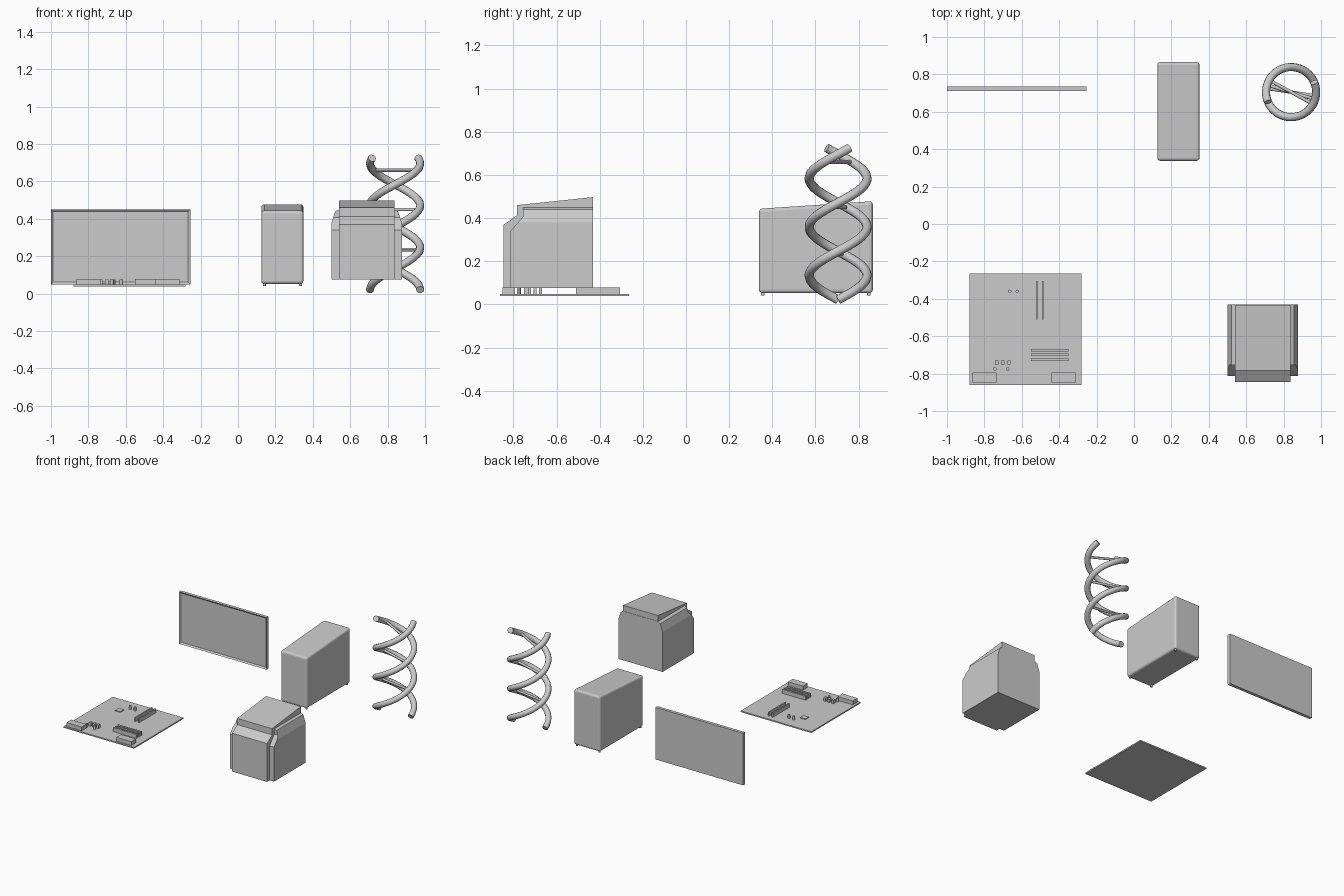
import bpy, bmesh, math
from mathutils import Vector

if "Cube" in bpy.data.objects:
    bpy.data.objects.remove(bpy.data.objects["Cube"])


def mesh_object(name, bm):
    bmesh.ops.recalc_face_normals(bm, faces=bm.faces)
    me = bpy.data.meshes.new(name)
    bm.to_mesh(me)
    bm.free()
    ob = bpy.data.objects.new(name, me)
    bpy.context.collection.objects.link(ob)
    return ob


def box(name, x0, x1, y0, y1, z0, z1):
    return prism(name, [(y0, z0), (y1, z0), (y1, z1), (y0, z1)], x0, x1)


def prism(name, profile, a, b, axis="x"):
    """Extrude a (y, z) profile along x, or an (x, z) profile along y."""
    bm = bmesh.new()
    pos = lambda p, t: (t, p[0], p[1]) if axis == "x" else (p[0], t, p[1])
    lo = [bm.verts.new(pos(p, a)) for p in profile]
    hi = [bm.verts.new(pos(p, b)) for p in profile]
    bm.faces.new(lo)
    bm.faces.new(hi)
    n = len(profile)
    for i in range(n):
        j = (i + 1) % n
        bm.faces.new((lo[i], lo[j], hi[j], hi[i]))
    return mesh_object(name, bm)


def cylinder(name, p, q, r, segments=12):
    p, q = Vector(p), Vector(q)
    bpy.ops.mesh.primitive_cylinder_add(vertices=segments, radius=r, depth=(q - p).length,
                                        location=(p + q) / 2,
                                        rotation=(q - p).to_track_quat("Z", "Y").to_euler())
    ob = bpy.context.object
    ob.name = name
    bpy.ops.object.shade_smooth_by_angle()
    return ob


# Flat screen: slab with recessed front panel
screen = box("flat_screen", -1.0, -0.255, 0.712, 0.736, 0.05, 0.45)
bm = bmesh.new()
bm.from_mesh(screen.data)
front = [f for f in bm.faces if f.normal.y < -0.9]
bmesh.ops.inset_region(bm, faces=front, thickness=0.016)
for v in front[0].verts:
    v.co.y += 0.01
bm.to_mesh(screen.data)
bm.free()

# Circuit board with connectors, slots, chips and capacitors
B, T = 0.048, 0.078
box("circuit_board", -0.88, -0.28, -0.862, -0.265, 0.038, B)
box("connector_left", -0.863, -0.735, -0.85, -0.793, B, T)
box("connector_right", -0.44, -0.312, -0.85, -0.793, B, T)
for y in (-0.674, -0.7, -0.726):
    box("expansion_slot", -0.55, -0.35, y - 0.007, y + 0.007, B, T)
for x in (-0.52, -0.488):
    box("memory_slot", x - 0.005, x + 0.005, -0.51, -0.305, B, T)
for x in (-0.734, -0.701, -0.668):
    box("small_block", x - 0.009, x + 0.009, -0.752, -0.729, B, T - 0.003)
for x, y in ((-0.664, -0.36), (-0.624, -0.36), (-0.744, -0.775), (-0.675, -0.775)):
    cylinder("capacitor", (x, y, B), (x, y, T - 0.003), 0.009)
box("processor", -0.732, -0.688, -0.447, -0.403, B, B + 0.006)

# Tube monitor: wide chamfered shell, narrow stepped core
CX = 0.688
half = [(0.188, 0.075), (0.188, 0.38), (0.168, 0.44), (0.143, 0.452)]
outline = [(CX + x, z) for x, z in half] + [(CX - x, z) for x, z in reversed(half)]
shell = prism("tube_monitor_shell", outline, -0.9, -0.43, "y")
side = prism("shell_side_cutter",
             [(-0.813, 0.0), (-0.813, 0.34), (-0.755, 0.407), (-0.755, 0.55),
              (-0.3, 0.55), (-0.3, 0.0)], 0.3, 1.1)
side.hide_render = True
side.hide_viewport = True
side.display_type = "WIRE"
mod = shell.modifiers.new("side_shape", "BOOLEAN")
mod.operation = "INTERSECT"
mod.solver = "EXACT"
mod.object = side
prism("tube_monitor_core",
      [(-0.845, 0.075), (-0.845, 0.37), (-0.783, 0.412), (-0.783, 0.46),
       (-0.432, 0.497), (-0.432, 0.075)], CX - 0.147, CX + 0.15)

# Tower case with sloped top, rounded edges and feet
tower = prism("tower_case", [(0.338, 0.053), (0.866, 0.053), (0.866, 0.478), (0.338, 0.443)],
              0.125, 0.35)
mod = tower.modifiers.new("round", "BEVEL")
mod.width = 0.015
mod.segments = 3
for x in (0.141, 0.334):
    for y in (0.356, 0.848):
        cylinder("tower_foot", (x, y, 0.042), (x, y, 0.058), 0.008)

# Double helix with rungs
HX, HY, R, PITCH, Z0, Z1 = 0.84, 0.705, 0.134, 0.45, 0.021, 0.725


def helix_point(z, phase):
    a = (z - Z0) / PITCH * math.tau + phase
    return Vector((HX + R * math.cos(a), HY + R * math.sin(a), z))


for k in range(2):
    cu = bpy.data.curves.new("helix_strand", "CURVE")
    cu.dimensions = "3D"
    cu.bevel_depth = 0.0215
    cu.bevel_resolution = 3
    cu.use_fill_caps = True
    sp = cu.splines.new("POLY")
    n = 80
    sp.points.add(n - 1)
    for i, pt in enumerate(sp.points):
        pt.co = (*helix_point(Z0 + (Z1 - Z0) * i / (n - 1), k * math.pi), 1)
    bpy.context.collection.objects.link(bpy.data.objects.new("helix_strand", cu))
for z in (0.66, 0.45, 0.235):
    cylinder("helix_rung", helix_point(z, 0), helix_point(z, math.pi), 0.009)
